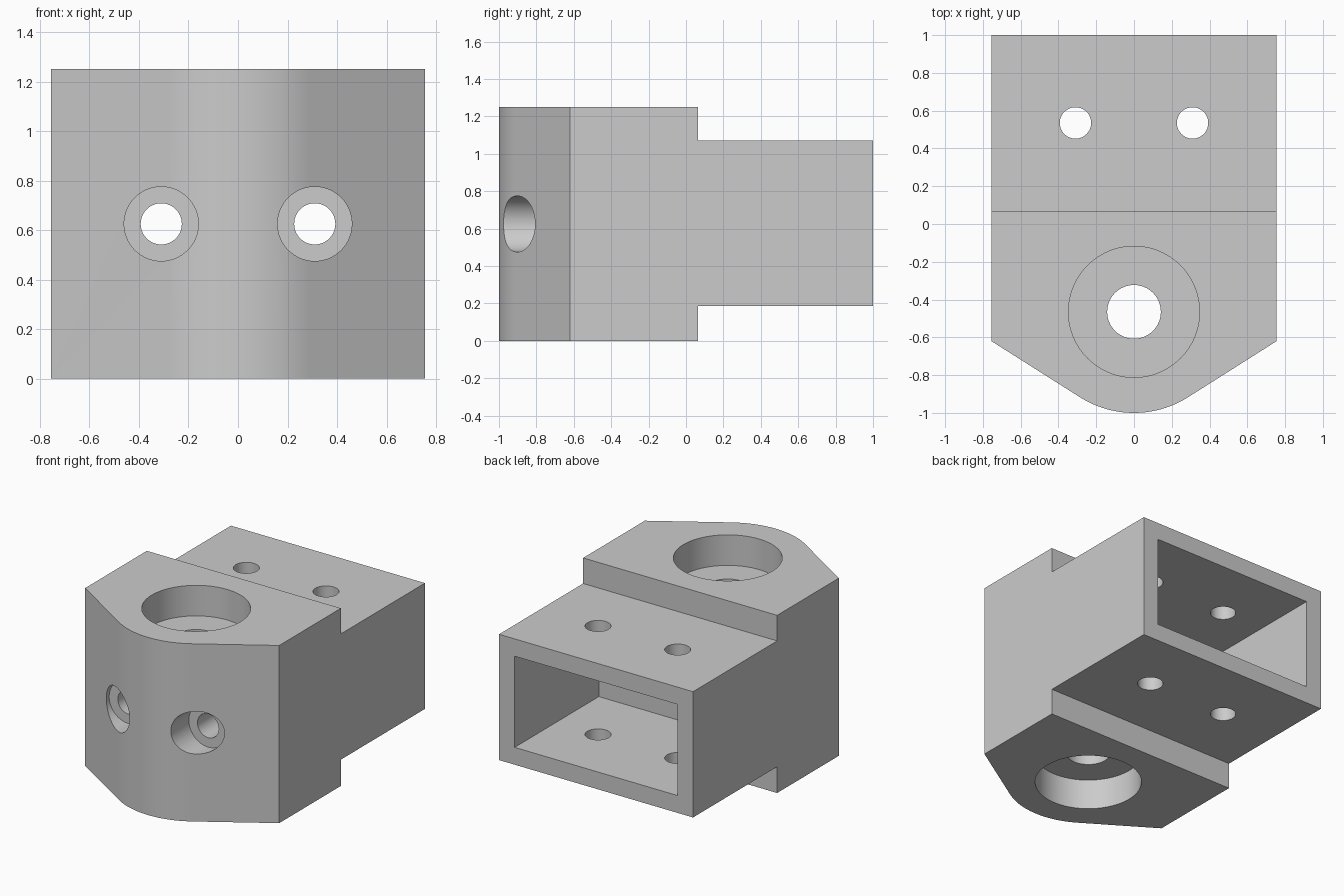
import bpy
import bmesh
from math import sin, cos, pi, atan2, radians
from mathutils import Matrix, Vector

if "Cube" in bpy.data.objects:
    bpy.data.objects.remove(bpy.data.objects["Cube"], do_unlink=True)

HALF_W, HEIGHT = 0.755, 1.25
BORE_Y, NOSE_R = -0.465, 0.535
STEP_Y, STEP_LOW, STEP_HIGH = 0.065, 0.185, 1.07
WALL = 0.122
HOLE_X, HOLE_R = 0.31, 0.083

grey = bpy.data.materials.new("plain grey")
grey.use_nodes = True
colour = (0.6, 0.6, 0.6, 1)
grey.diffuse_color = colour
grey.node_tree.nodes["Principled BSDF"].inputs["Base Color"].default_value = colour


def make_object(name, bm):
    bmesh.ops.recalc_face_normals(bm, faces=bm.faces[:])
    mesh = bpy.data.meshes.new(name)
    bm.to_mesh(mesh)
    bm.free()
    mesh.materials.append(grey)
    obj = bpy.data.objects.new(name, mesh)
    bpy.context.collection.objects.link(obj)
    return obj


def box(name, low, high):
    low, high = Vector(low), Vector(high)
    bm = bmesh.new()
    bmesh.ops.create_cube(bm, size=1, matrix=Matrix.Translation((low + high) / 2)
                          @ Matrix.Diagonal((*(high - low), 1)))
    return make_object(name, bm)


def cylinder(name, radius, start, end, sides=64):
    start, end = Vector(start), Vector(end)
    axis = end - start
    turn = axis.to_track_quat('Z', 'Y').to_matrix().to_4x4()
    bm = bmesh.new()
    bmesh.ops.create_cone(bm, cap_ends=True, segments=sides, radius1=radius, radius2=radius,
                          depth=axis.length, matrix=Matrix.Translation((start + end) / 2) @ turn)
    return make_object(name, bm)


def cut(target, cutter):
    mod = target.modifiers.new("cut", 'BOOLEAN')
    mod.operation, mod.solver, mod.object = 'DIFFERENCE', 'EXACT', cutter
    bpy.context.view_layer.objects.active = target
    bpy.ops.object.modifier_apply(modifier=mod.name)
    bpy.data.objects.remove(cutter, do_unlink=True)


# Body: plan outline with a rounded nose, extruded to full height
spread = atan2(0.538, 0.843)
steps = 32
outline = [(HALF_W, 1), (-HALF_W, 1), (-HALF_W, -0.62)]
for i in range(steps + 1):
    a = spread * (2 * i / steps - 1)
    outline.append((NOSE_R * sin(a), BORE_Y - NOSE_R * cos(a)))
outline.append((HALF_W, -0.62))
bm = bmesh.new()
base = bm.faces.new([bm.verts.new((x, y, 0)) for x, y in outline])
top = bmesh.ops.extrude_face_region(bm, geom=[base])
bmesh.ops.translate(bm, vec=(0, 0, HEIGHT),
                    verts=[v for v in top["geom"] if isinstance(v, bmesh.types.BMVert)])
body = make_object("bracket_body", bm)

# Steps above and below the rear sleeve
cut(body, box("upper_step", (-1, STEP_Y, STEP_HIGH), (1, 1.5, 2)))
cut(body, box("lower_step", (-1, STEP_Y, -1), (1, 1.5, STEP_LOW)))

# Rectangular socket open to the back
cut(body, box("socket", (WALL - HALF_W, STEP_Y, STEP_LOW + WALL),
              (HALF_W - WALL, 1.5, STEP_HIGH - WALL)))

# Vertical bore with a wide recess at each end
cut(body, cylinder("bore", 0.142, (0, BORE_Y, -0.5), (0, BORE_Y, 2)))
RECESS = 0.215
cut(body, cylinder("top_recess", 0.347, (0, BORE_Y, HEIGHT - RECESS), (0, BORE_Y, 2), 96))
cut(body, cylinder("bottom_recess", 0.347, (0, BORE_Y, -0.5), (0, BORE_Y, RECESS), 96))

# Paired bolt holes: counterbored through the nose, plain through the sleeve
MID = HEIGHT / 2
for x in (-HOLE_X, HOLE_X):
    cut(body, cylinder("nose_counterbore", 0.15, (x, -1.3, MID), (x, -0.775, MID)))
    cut(body, cylinder("nose_hole", HOLE_R, (x, -1.3, MID), (x, 0.3, MID)))
    cut(body, cylinder("sleeve_hole", HOLE_R, (x, 0.535, -0.5), (x, 0.535, 2)))

# Smooth curved walls, crisp edges
bpy.ops.object.select_all(action='DESELECT')
body.select_set(True)
bpy.context.view_layer.objects.active = body
bpy.ops.object.shade_smooth_by_angle(angle=radians(30))
weighted = body.modifiers.new("even_normals", 'WEIGHTED_NORMAL')
weighted.keep_sharp = True
